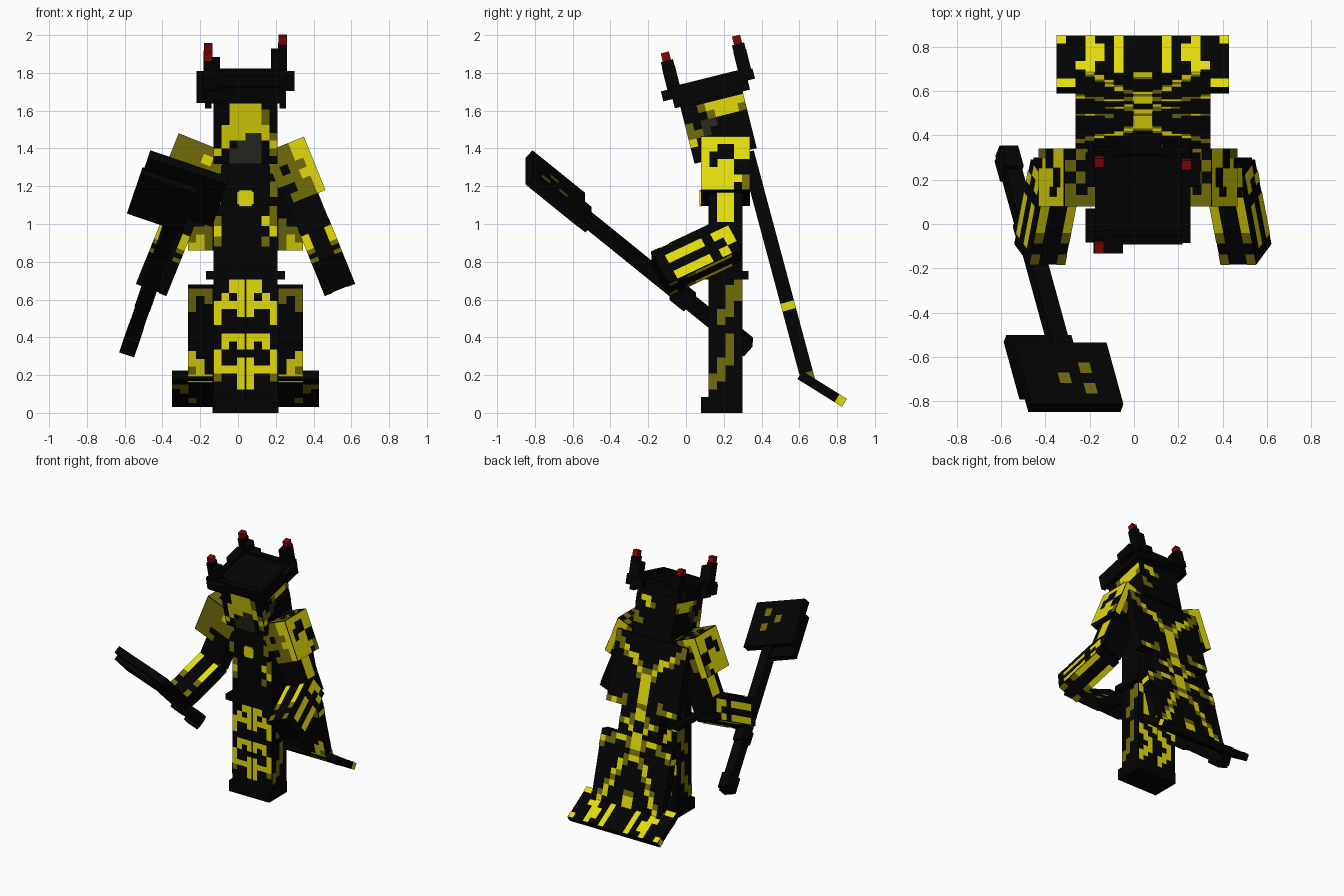
import bpy, bmesh
from math import radians
from mathutils import Matrix, Vector

if "Cube" in bpy.data.objects:
    bpy.data.objects.remove(bpy.data.objects["Cube"])


def material(name, rgb):
    m = bpy.data.materials.new(name)
    m.use_nodes = True
    m.diffuse_color = (*rgb, 1)
    bsdf = m.node_tree.nodes["Principled BSDF"]
    bsdf.inputs["Base Color"].default_value = (*rgb, 1)
    bsdf.inputs["Roughness"].default_value = 0.9
    return m


BLACK = material("black", (0.001, 0.001, 0.001))
RED = material("red", (0.23, 0.002, 0.002))
INK = {"Y": material("yellow", (0.76, 0.71, 0.003)),
       "d": material("dull_yellow", (0.17, 0.15, 0.003)),
       "g": material("dark_grey", (0.024, 0.024, 0.014))}
MID = 0.04  # the figure's centre line
PLAIN = Matrix.Translation((MID, 0, 0))

# Per face: start corner, across, down, outward
FACES = {"front": ((0, 0, 1), (1, 0, 0), (0, 0, -1), (0, -1, 0)),
         "back": ((0, 1, 1), (1, 0, 0), (0, 0, -1), (0, 1, 0)),
         "left": ((1, 0, 1), (0, 1, 0), (0, 0, -1), (1, 0, 0)),
         "right": ((0, 0, 1), (0, 1, 0), (0, 0, -1), (-1, 0, 0)),
         "top": ((0, 1, 1), (1, 0, 0), (0, -1, 0), (0, 0, 1))}


def finish(name, bm, mats, frame):
    bm.transform(frame)
    me = bpy.data.meshes.new(name)
    bm.to_mesh(me)
    bm.free()
    for m in mats:
        me.materials.append(m)
    ob = bpy.data.objects.new(name, me)
    bpy.context.collection.objects.link(ob)


def box(name, lo, hi, frame=PLAIN, mat=BLACK, **skins):
    """A block, with optional painted cells on its faces."""
    lo, hi = Vector(lo), Vector(hi)
    size = hi - lo
    bm = bmesh.new()
    bmesh.ops.create_cube(bm, size=1)
    bmesh.ops.scale(bm, vec=size, verts=bm.verts)
    bmesh.ops.translate(bm, vec=(lo + hi) / 2, verts=bm.verts)
    finish(name, bm, [mat], frame)
    for face, text in skins.items():
        paint(f"{name}_{face}_marks", lo, size, face, text.split(), frame)


def paint(name, lo, size, face, rows, frame):
    corner, u, v, n = (Vector(a) for a in FACES[face])
    bm = bmesh.new()
    inks = list(INK)
    du, dv = u * size / len(rows[0]), v * size / len(rows)
    start = lo + corner * size + n * 0.004
    for r, row in enumerate(rows):
        for c, ch in enumerate(row):
            if ch in INK:
                p = start + du * c + dv * r
                quad = [p, p + dv, p + dv + du, p + du]
                if dv.cross(du).dot(n) < 0:
                    quad.reverse()
                f = bm.faces.new([bm.verts.new(q) for q in quad])
                f.material_index = inks.index(ch)
    finish(name, bm, INK.values(), frame)


def mirror(text):
    return " ".join(r + r[::-1] for r in text.split())


def flip(text):
    return " ".join(r[::-1] for r in text.split())


def tilted(x, y, z, angle, axis="X"):
    return Matrix.Translation((x, y, z)) @ Matrix.Rotation(radians(angle), 4, axis)


# Legs and boots
leg_front = "..YY ..YY .Y.Y YYYY Y..Y Y... .... .YYY .Y.Y Y... Y..Y YYYY d..Y ...Y ...."
leg_side = "...d ..dd ..dd ..d. .dd. .d.. .... ..d. ..d. ..d. .dd. .d.. dd.. d... ...."
leg_back = "Y..Y .Y.Y .YY. ..Y. ..Y. .YY. .Y.. YY.. Y..Y ..YY .YY. .Y.. .YY. ..YY ...Y"
for side, s, art in (("right", -1, leg_front), ("left", 1, flip(leg_front))):
    a, b = sorted((s * 0.003, s * 0.17))
    box(side + "_leg", (a, 0.12, 0.08), (b, 0.3, 0.72), front=art, back=leg_back,
        **{side: leg_side})
    box(side + "_boot", (a - 0.004, 0.08, 0), (b + 0.004, 0.3, 0.085))

# Torso, belt, breastplate and chest gem
box("belt", (-0.21, 0.09, 0.705), (0.21, 0.33, 0.75))
box("torso", (-0.17, 0.12, 0.72), (0.17, 0.3, 1.15),
    front="........ .......d d.....Yd Y......Y d.....d. ........ ........ ........")
box("breastplate", (-0.172, 0.08, 1.1), (0.172, 0.32, 1.35),
    front="d......d d......d ........ .......d d......d d.......")
for w, h in ((0.044, 0.034), (0.034, 0.044)):
    box("chest_gem", (-w, 0.072, 1.137 - h), (w, 0.082, 1.137 + h), mat=INK["Y"])

# Bowed head
head = tilted(MID, 0.21, 1.36, 14)
head_side = "........ ..dYYYYY ...dYYYd d.gg.... ddg..... Y....... ........ ........"
box("head", (-0.17, -0.17, 0), (0.17, 0.17, 0.34), head,
    front="..YYYY.. ..YYYYd. ..YYYYd. .YYYYYY. .YYYggYd .Y.ggg.Y Y.gggg.d ..gggg..",
    left=head_side, right=head_side,
    back="........ .....YY. ....dY.. ........ .......d ......dd ........ ........")

# Crown: a slab with a raised rim, corner clasps and tipped horns
box("crown", (-0.215, -0.2, 0.335), (0.215, 0.21, 0.4), head)
for s in (-1, 1):
    a, b = sorted((s * 0.18, s * 0.215))
    box("crown_side_rim", (a, -0.2, 0.31), (b, 0.21, 0.425), head)
    a, b = sorted((s * 0.17, s * 0.205))
    box("crown_cross_rim", (-0.18, a, 0.4), (0.18, b, 0.425), head)
for name, sx, y, top in (("front_right", -1, -0.18, 0.61), ("back_right", -1, 0.207, 0.56),
                         ("back_left", 1, 0.207, 0.605)):
    x, sy = sx * 0.197, 1 if y > 0 else -1
    a, b = sorted((sx * 0.09, sx * 0.22))
    c, d = sorted((sy * 0.18, sy * 0.25))
    box(name + "_clasp", (a, c, 0.36), (b, d, 0.415), head)
    a, b = sorted((sx * 0.18, sx * 0.26))
    c, d = sorted((sy * 0.06, sy * 0.2))
    box(name + "_side_clasp", (a, c, 0.34), (b, d, 0.415), head)
    a, b = sorted((sx * 0.135, sx * 0.217))
    box(name + "_horn_base", (a, y - 0.035, 0.36), (b, y + 0.035, top - 0.08), head)
    box(name + "_horn", (x - 0.025, y - 0.033, 0.36), (x + 0.022, y + 0.033, top - 0.045), head)
    box(name + "_horn_tip", (x - 0.022, y - 0.022, top - 0.045),
        (x + 0.022, y + 0.022, top), head, RED)

# Arms: shoulder pad, upper arm, bent forearm
pad_side = "YYYYYY YY..YY Y...YY Y.YY.. YYYY.. YYYYYd YYYY.d"
pad_front = {"left": "dddYY dddYY d.ddY dddYY ..ddY .dddY",
             "right": "ddddd dddYd ddddd ddddd dd... ddd.."}
pad_back = "..dYY ...dY ....Y ...dY ...dY ....Y"
pad_top = ".d.d. .d..d d..d. ..d.d ddddd"
fore_side = ".YY. .Y.Y .... .Y.Y .Y.Y .Y.Y .Y.Y ...."
fore_top = ".... Y..Y Y..Y Y..Y Y..Y d..d .... d..d"
for side, s in (("right", -1), ("left", 1)):
    arm = tilted(MID + s * 0.227, 0.21, 1.327, -22 * s, "Y")
    a, b = sorted((-s * 0.1, s * (0.127 if s > 0 else 0.175)))
    box(side + "_shoulder_pad", (a, -0.13, -0.21), (b, 0.13, 0.095), arm,
        front=pad_front[side], back=pad_back if s > 0 else flip(pad_back),
        top=pad_top if s > 0 else flip(pad_top), **{side: pad_side})
    box(side + "_upper_arm", (-0.085, -0.09, -0.5), (0.085, 0.09, 0.05), arm,
        **{side: ".... .... .... .YY. .YY. .YY. .YY. .... ...."})
    fore = arm @ tilted(0, 0, -0.46, -63)
    box(side + "_forearm", (-0.087, -0.1, -0.39), (0.087, 0.1, 0.04), fore,
        front=fore_top, back=fore_top, **{side: fore_side})

# Cape: wide top, narrow waist, wide skirt, flared hem
cape = tilted(MID, 0.323, 1.38, 15)
top_back = ("d...... dd..... .dY.... ..dYY.. ....Yd. .....Yd .....dY ......Y "
            "......Y ......Y ...d..Y dYdd..d")
skirt_back = ("..dYYdY Ydd..dY d.....d .....dY ....Yd. ....Y.. ...Yd.. ...d... "
              "..dY... ..Y...d .dY...Y .Y....Y")
skirt_front = ("ddd.... d.d.... d...... ....... ....... ....... ....... ....... "
               "Y...... YY..... dY..... YYY....")
blank = "....... " * 8
box("cape_top", (-0.305, -0.037, -0.528), (0.305, 0.037, 0), cape,
    back=mirror(top_back), front=mirror(blank + "..d.... ddd.... dYd.... YYd...."))
box("cape_waist", (-0.17, -0.037, -0.74), (0.17, 0.037, -0.52), cape,
    back=mirror("...Y ..dY dYd. ..Y. ...Y"))
edge = ". . Y . . . . . . . . d"
box("cape_skirt", (-0.305, -0.037, -1.25), (0.305, 0.037, -0.735), cape,
    back=mirror(skirt_back), front=mirror(skirt_front), left=edge, right=edge)
box("cape_hem", (-0.39, -0.025, -0.258), (0.39, 0.025, 0.02), tilted(MID, 0.62, 0.19, 58),
    back=mirror("YY....Y.. ...Y..Y.. ..YY..Y.. ...YY.Y.. ...YY.Y.. Y..Y..Y.."),
    front=mirror("......... dd....... .d....... ......... ..d...... ........."),
    left=". . . . . Y", right=". . . . . Y")

# War hammer: local z runs up the handle, local x across the head
along = Vector((0.21, -0.764, 0.617)).normalized()
across = Vector((0.955, -0.03, -0.3))
across = (across - along * across.dot(along)).normalized()
normal = along.cross(across)
hammer = Matrix((across, normal, along)).transposed().to_4x4()
hammer.translation = (-0.57, 0.295, 0.365)
box("hammer_handle", (-0.04, -0.035, -0.045), (0.04, 0.035, 1.2), hammer)
box("hammer_pommel", (-0.042, -0.055, -0.03), (0.042, 0.055, 0.09), hammer)
box("hammer_grip", (-0.043, -0.05, 0.36), (0.043, 0.05, 0.46), hammer)
box("hammer_head", (-0.23, -0.01, 1.13), (0.21, 0.045, 1.495), hammer,
    back="........ .....d.. ...d.... .....d.. ........ ........")
box("hammer_back_plate", (-0.24, -0.045, 1.05), (0.07, 0.005, 1.39), hammer)
